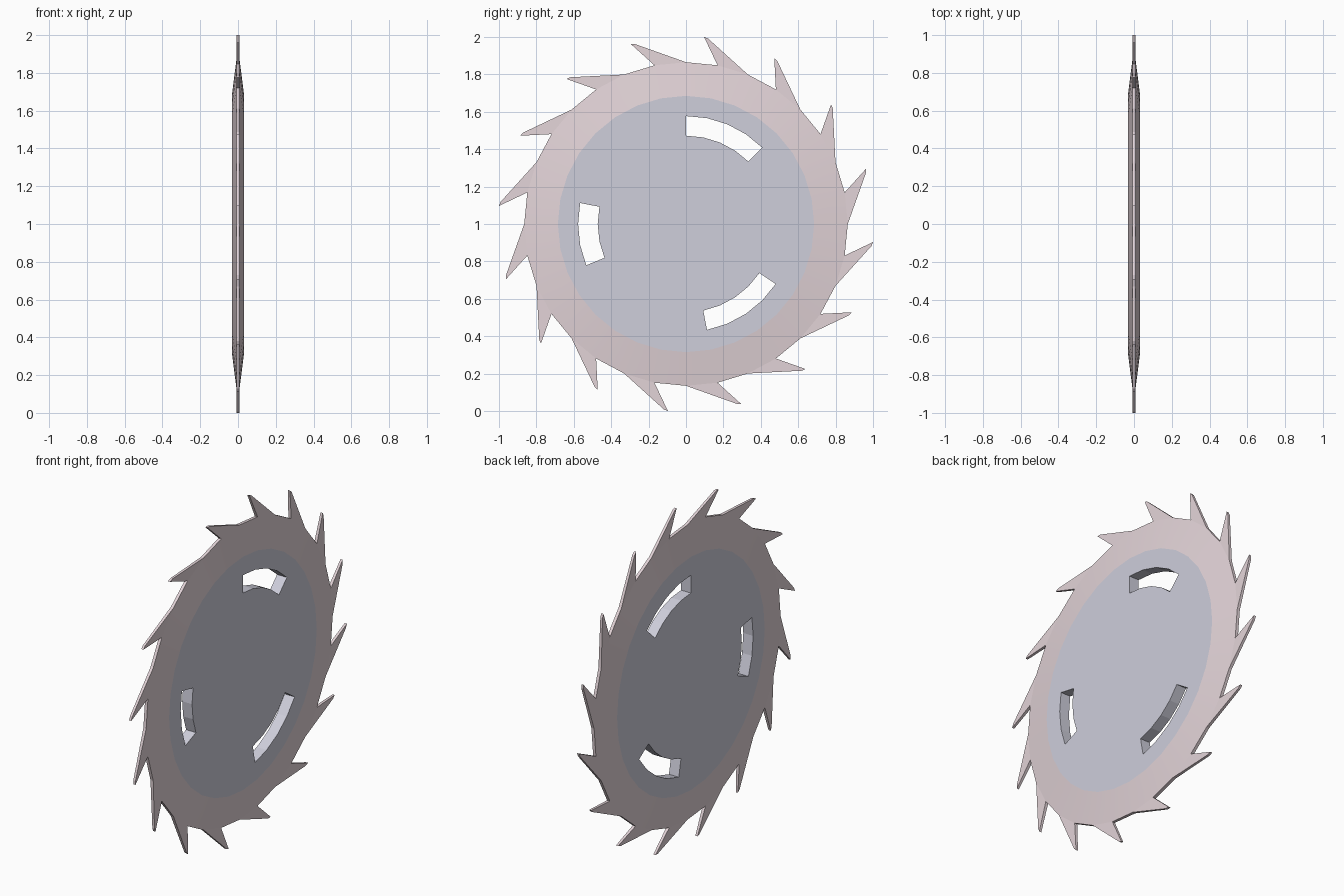
import bpy, bmesh
from math import sin, cos, radians

if "Cube" in bpy.data.objects:
    bpy.data.objects.remove(bpy.data.objects["Cube"])

N = 32
STEP = 360 / N
# (radius, half thickness) of each concentric ring
HUB_IN, HUB_MID = (0.472, 0.032), (0.577, 0.032)
BEVEL, ROOT = (0.685, 0.032), (0.865, 0.009)
SLOTS = {k % N for start, count in ((4, 4), (-7, 4), (15, 3)) for k in range(start, start + count)}

bm = bmesh.new()
cache = {}


def pair(radius, half, angle):
    """Matching vertices on both sides of the blade."""
    key = (radius, round(angle % 360, 3))
    if key not in cache:
        y, z = radius * cos(radians(angle)), 1 + radius * sin(radians(angle))
        cache[key] = (bm.verts.new((half, y, z)), bm.verts.new((-half, y, z)))
    return cache[key]


def panel(points, mat):
    """Matching faces on both sides of the blade."""
    pairs = [pair(*p) for p in points]
    for verts in ([p[0] for p in pairs], [p[1] for p in reversed(pairs)]):
        bm.faces.new(verts).material_index = mat


# Central disc
panel([(*HUB_IN, k * STEP) for k in range(N)], 0)

for k in range(N):
    a, b = k * STEP, (k + 1) * STEP
    # Concentric bands, leaving the curved slots open
    for inner, outer, mat in ((HUB_IN, HUB_MID, 0), (HUB_MID, BEVEL, 0), (BEVEL, ROOT, 1)):
        if inner == HUB_IN and k in SLOTS:
            continue
        panel([(*inner, a), (*outer, a), (*outer, b), (*inner, b)], mat)
    # Hooked tooth on every other segment
    if k % 2 == 0:
        panel([(*ROOT, a), (0.999, 0.007, b + 4.5), (1.005, 0.007, b + 5.75), (*ROOT, b)], 1)

# Walls around the outer edge and the slots
partner = {v: w for v, w in cache.values()}
for edge in [e for e in bm.edges if e.is_boundary and e.verts[0] in partner]:
    loop = edge.link_loops[0]
    v, w = loop.vert, loop.link_loop_next.vert
    face = bm.faces.new((w, v, partner[v], partner[w]))
    face.material_index = loop.face.material_index
bmesh.ops.recalc_face_normals(bm, faces=bm.faces[:])

mesh = bpy.data.meshes.new("saw_blade")
bm.to_mesh(mesh)
bm.free()

for name, color in (("hub_steel", (0.62, 0.62, 0.71, 1)), ("rim_steel", (0.77, 0.66, 0.69, 1))):
    mat = bpy.data.materials.new(name)
    mat.diffuse_color = color
    mat.use_nodes = True
    mat.node_tree.nodes["Principled BSDF"].inputs["Base Color"].default_value = mat.diffuse_color
    mesh.materials.append(mat)

blade = bpy.data.objects.new("saw_blade", mesh)
bpy.context.collection.objects.link(blade)
bpy.context.view_layer.objects.active = blade
blade.select_set(True)
bpy.ops.object.shade_smooth_by_angle(angle=radians(5))
